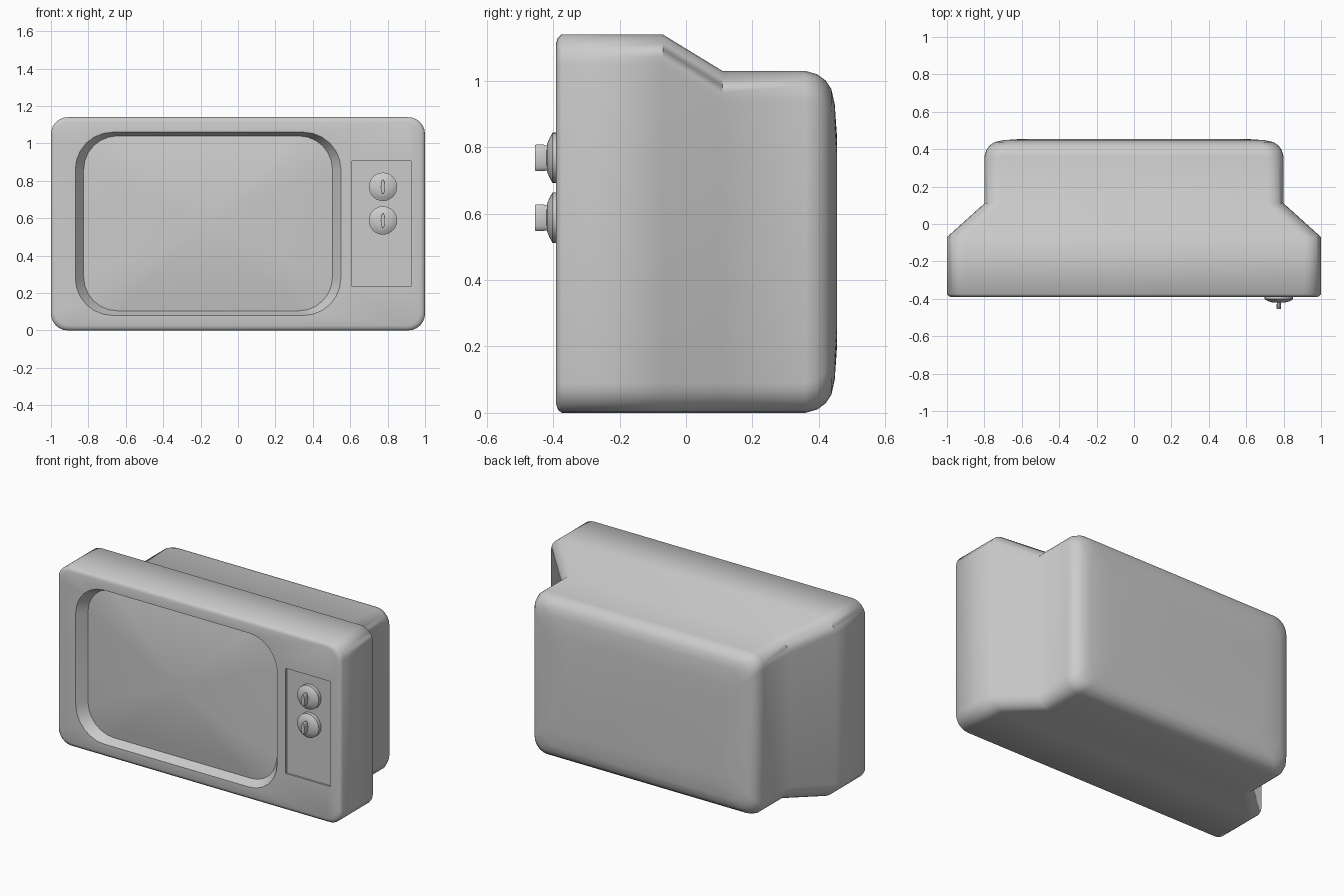
import bpy, bmesh, math

if "Cube" in bpy.data.objects:
    bpy.data.objects.remove(bpy.data.objects["Cube"])


def rounded_rect(x0, x1, z0, z1, r, n=6):
    """Outline points (x, z); n=0 gives plain corners."""
    if n == 0:
        return [(x1, z1), (x0, z1), (x0, z0), (x1, z0)]
    pts = []
    centres = [(x1 - r, z1 - r), (x0 + r, z1 - r), (x0 + r, z0 + r), (x1 - r, z0 + r)]
    for k, (cx, cz) in enumerate(centres):
        for i in range(n + 1):
            a = math.radians(90 * (k + i / n))
            pts.append((cx + r * math.cos(a), cz + r * math.sin(a)))
    return pts


def circle(cx, cz, rx, rz, n=24):
    return [(cx + rx * math.cos(math.tau * i / n), cz + rz * math.sin(math.tau * i / n))
            for i in range(n)]


def ring(bm, pts, y):
    return [bm.verts.new((x, y, z)) for x, z in pts]


def loft(bm, rings):
    for a, b in zip(rings, rings[1:]):
        for i in range(len(a)):
            j = (i + 1) % len(a)
            bm.faces.new((a[i], a[j], b[j], b[i]))


def finish(bm, name, angle=50.5, face_front=False):
    bmesh.ops.recalc_face_normals(bm, faces=bm.faces)
    if face_front and sum(f.normal.y for f in bm.faces) > 0:
        bmesh.ops.reverse_faces(bm, faces=bm.faces)
    me = bpy.data.meshes.new(name)
    bm.to_mesh(me)
    bm.free()
    ob = bpy.data.objects.new(name, me)
    bpy.context.collection.objects.link(ob)
    bpy.ops.object.select_all(action='DESELECT')
    ob.select_set(True)
    bpy.context.view_layer.objects.active = ob
    bpy.ops.object.shade_smooth_by_angle(angle=math.radians(angle))


FRONT, SCREEN_Y, PANEL_Y = -0.391, -0.331, -0.379
opening = rounded_rect(-0.87, 0.55, 0.08, 1.06, 0.2)
screen_edge = rounded_rect(-0.825, 0.505, 0.105, 1.04, 0.18)
panel = rounded_rect(0.61, 0.925, 0.235, 0.905, 0, 0)

# Cabinet shell: sections (y, half width, top, inset, corner radius)
sections = [
    (FRONT, 1.0, 1.14, 0.025, 0.08),
    (-0.386, 1.0, 1.14, 0.010, 0.085),
    (-0.375, 1.0, 1.14, 0, 0.09),
    (-0.07, 1.0, 1.14, 0, 0.09),
    (0.11, 0.8, 1.03, 0, 0.09),
    (0.36, 0.8, 1.03, 0, 0.09),
    (0.395, 0.8, 1.03, 0.010, 0.09),
    (0.42, 0.8, 1.03, 0.028, 0.09),
    (0.438, 0.8, 1.03, 0.055, 0.09),
    (0.448, 0.8, 1.03, 0.10, 0.09),
    (0.455, 0.8, 1.03, 0.20, 0.10),
]
bm = bmesh.new()
shell = [ring(bm, rounded_rect(-w + d, w - d, d, top - d, r), y)
         for y, w, top, d, r in sections]
loft(bm, shell)
bm.faces.new(shell[-1])

# Screen surround and panel recess, then the front face between them
mouth = ring(bm, opening, FRONT)
loft(bm, [mouth, ring(bm, screen_edge, SCREEN_Y)])
slot = ring(bm, panel, FRONT)
loft(bm, [slot, ring(bm, panel, PANEL_Y)])
rim = [bm.edges.get((lp[i], lp[(i + 1) % len(lp)]))
       for lp in (shell[0], mouth, slot) for i in range(len(lp))]
bmesh.ops.triangle_fill(bm, use_beauty=True, use_dissolve=False,
                        edges=rim, normal=(0, -1, 0))
finish(bm, "cabinet")

# Bulging screen
bm = bmesh.new()
cx, cz, bulge = -0.16, 0.5725, 0.045
rings = []
for t in (1, 0.85, 0.7, 0.55, 0.4, 0.25, 0.1):
    pts = [(cx + (x - cx) * t, cz + (z - cz) * t) for x, z in screen_edge]
    rings.append(ring(bm, pts, SCREEN_Y - bulge * (1 - t * t)))
loft(bm, rings)
bm.faces.new(rings[-1])
finish(bm, "screen", face_front=True)

# Control panel floor
bm = bmesh.new()
bm.faces.new(ring(bm, panel, PANEL_Y))
finish(bm, "control_panel", face_front=True)

# Two knobs, each a domed disc with a thin grip
for label, kz in (("upper", 0.768), ("lower", 0.588)):
    bm = bmesh.new()
    rings = [ring(bm, circle(0.775, kz, r, r), y) for y, r in
             ((PANEL_Y, 0.076), (-0.402, 0.076), (-0.411, 0.06), (-0.418, 0.043), (-0.420, 0.02))]
    loft(bm, rings)
    bm.faces.new(rings[-1])
    finish(bm, label + "_knob", face_front=False)

    bm = bmesh.new()
    rings = [ring(bm, circle(0.775, kz, 0.012 * s, 0.04 * s, 16), y) for y, s in
             ((-0.415, 0.95), (-0.424, 0.95), (-0.428, 1), (-0.452, 1), (-0.455, 0.94))]
    loft(bm, rings)
    bm.faces.new(rings[-1])
    finish(bm, label + "_knob_grip", angle=40)
